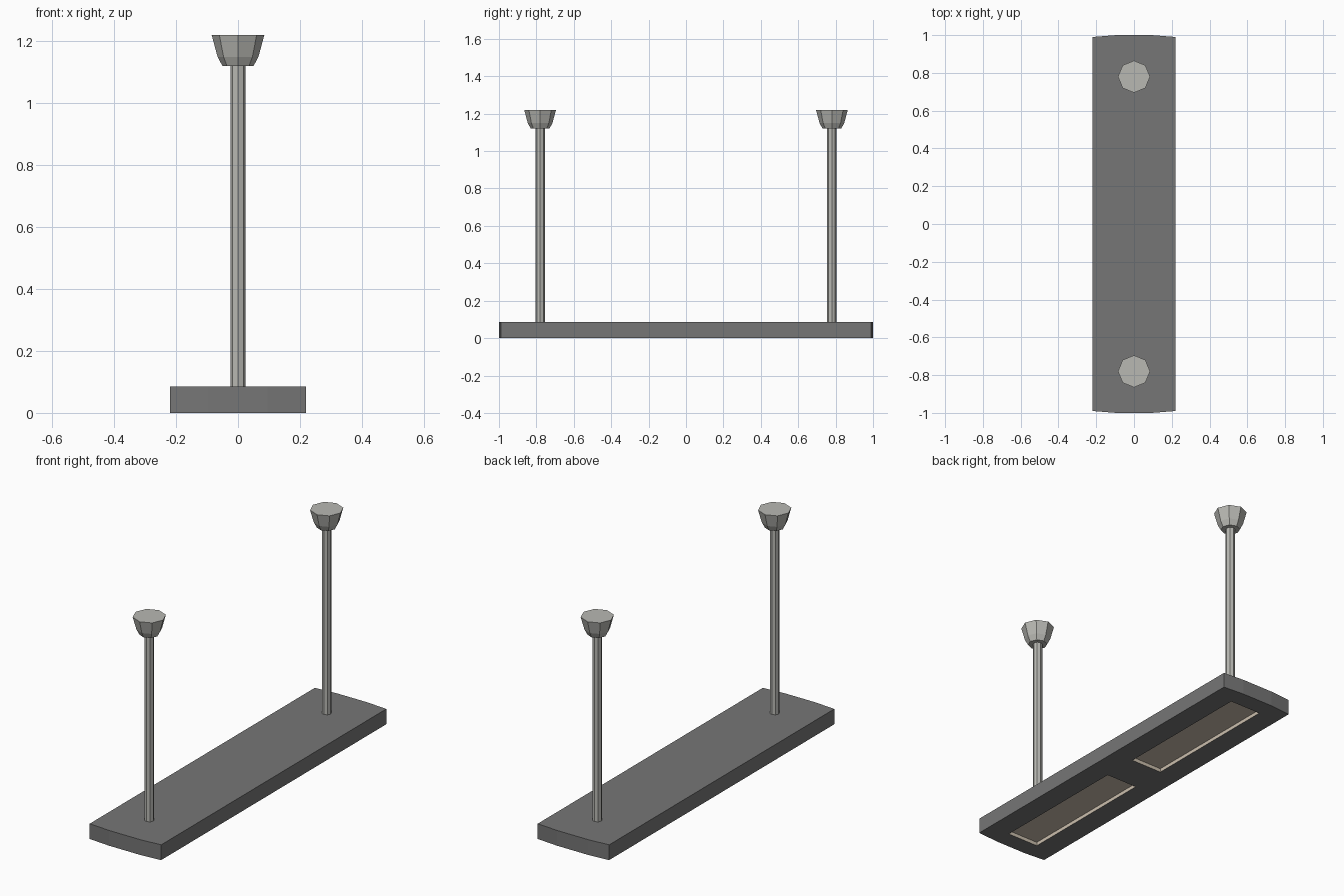
import bpy, bmesh, math

if "Cube" in bpy.data.objects:
    bpy.data.objects.remove(bpy.data.objects["Cube"])


def material(name, rgb):
    m = bpy.data.materials.new(name)
    m.diffuse_color = (*rgb, 1)
    m.use_nodes = True
    m.node_tree.nodes["Principled BSDF"].inputs["Base Color"].default_value = m.diffuse_color
    return m


DARK = material("dark grey housing", (0.18, 0.18, 0.18))
METAL = material("pale metal", (0.48, 0.48, 0.45))
CREAM = material("cream diffuser", (0.60, 0.52, 0.42))


def finish(bm, name, *mats):
    bmesh.ops.recalc_face_normals(bm, faces=bm.faces)
    me = bpy.data.meshes.new(name)
    bm.to_mesh(me)
    bm.free()
    for m in mats:
        me.materials.append(m)
    ob = bpy.data.objects.new(name, me)
    bpy.context.collection.objects.link(ob)
    return ob


# Housing: slab with slightly bowed ends and two recessed light panels below
H, DEPTH = 0.085, 0.02
xs = [-0.22, -0.095, 0.095, 0.22]
ys = [-1, -0.9, -0.1, 0.1, 0.9, 1]
bm = bmesh.new()


def bow(x, y):
    return y * 0.99 if abs(y) == 1 and abs(x) > 0.2 else y


grid = [[bm.verts.new((x, bow(x, y), 0)) for y in ys] for x in xs]
cells = {}
for i in range(len(xs) - 1):
    for j in range(len(ys) - 1):
        cells[i, j] = bm.faces.new((grid[i][j], grid[i + 1][j],
                                    grid[i + 1][j + 1], grid[i][j + 1]))
# outer walls and top cap follow the outline of the underside
n, m = len(xs) - 1, len(ys) - 1
outline = ([grid[i][0] for i in range(n)] + [grid[n][j] for j in range(m)]
           + [grid[i][m] for i in range(n, 0, -1)] + [grid[0][j] for j in range(m, 0, -1)])
upper = [bm.verts.new((v.co.x, v.co.y, H)) for v in outline]
bm.faces.new(upper)
for k in range(len(outline)):
    q = (k + 1) % len(outline)
    bm.faces.new((outline[k], outline[q], upper[q], upper[k]))
# recesses with cream walls and floor
for key in ((1, 1), (1, 3)):
    f = cells[key]
    low = list(f.verts)
    bm.faces.remove(f)
    high = [bm.verts.new((v.co.x, v.co.y, DEPTH)) for v in low]
    bm.faces.new(high).material_index = 1
    for k in range(4):
        q = (k + 1) % 4
        bm.faces.new((low[k], low[q], high[q], high[k])).material_index = 1
finish(bm, "light_housing", DARK, CREAM)


# Eight-sided lathe with capped ends for rods and ceiling cups
def lathe(name, profile, y, mat):
    bm = bmesh.new()
    rings = [[bm.verts.new((r * math.cos(a * math.pi / 4),
                            y + r * math.sin(a * math.pi / 4), z))
              for a in range(8)] for r, z in profile]
    for lo, hi in zip(rings, rings[1:]):
        for k in range(8):
            q = (k + 1) % 8
            bm.faces.new((lo[k], lo[q], hi[q], hi[k]))
    bm.faces.new(rings[0])
    bm.faces.new(rings[-1])
    return finish(bm, name, mat)


for side, y in (("front", -0.78), ("back", 0.78)):
    lathe(side + "_rod", [(0.025, H - 0.005), (0.025, 1.125)], y, METAL)
    lathe(side + "_ceiling_cup", [(0.05, 1.12), (0.066, 1.15), (0.085, 1.22)], y, METAL)
